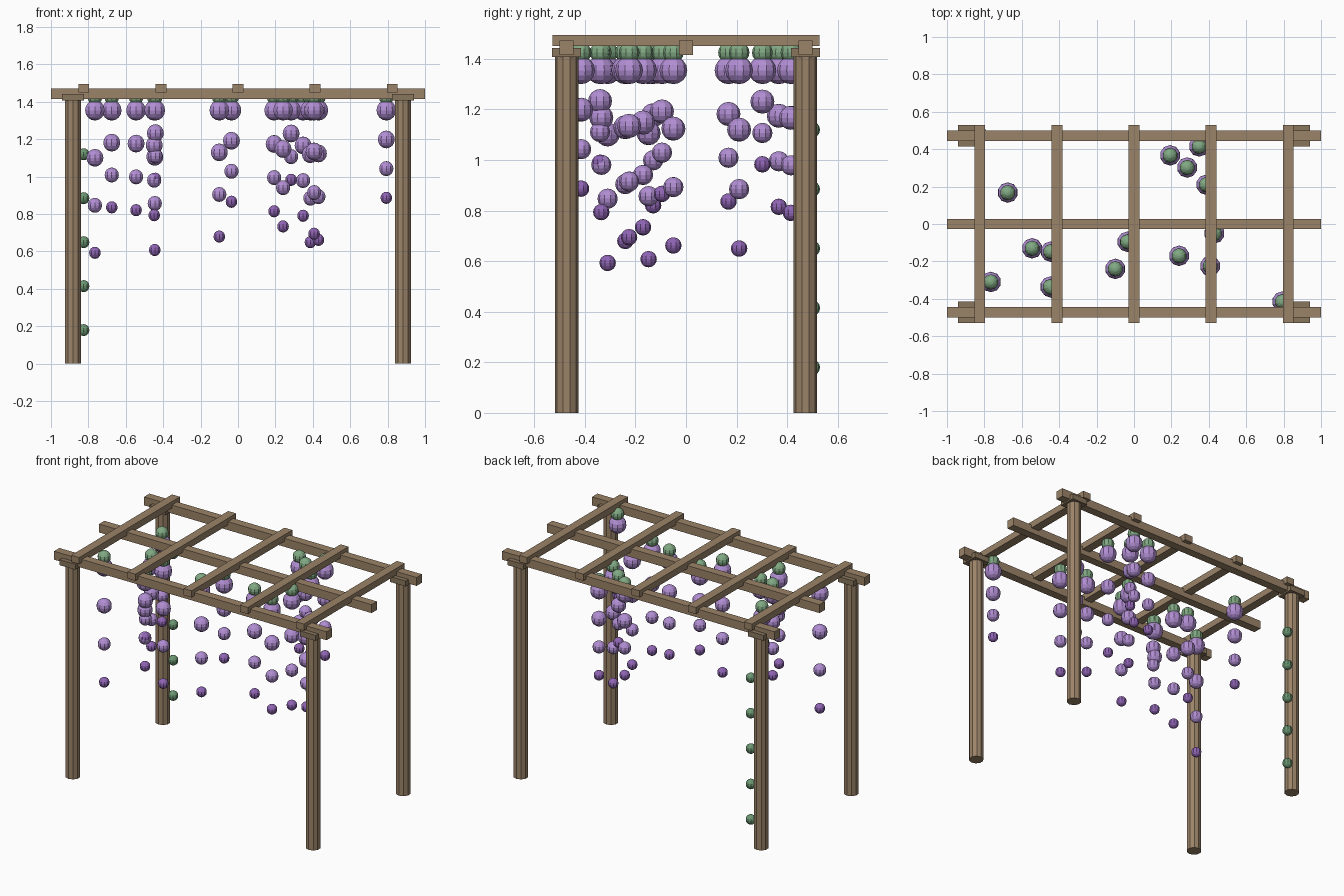
import bpy, bmesh
from mathutils import Matrix

if "Cube" in bpy.data.objects:
    bpy.data.objects.remove(bpy.data.objects["Cube"])


def material(name, rgb):
    m = bpy.data.materials.new(name)
    m.diffuse_color = (*rgb, 1)
    m.use_nodes = True
    m.node_tree.nodes["Principled BSDF"].inputs["Base Color"].default_value = m.diffuse_color
    return m


WOOD = material("wood", (0.33, 0.23, 0.14))
DARK_WOOD = material("dark_wood", (0.25, 0.18, 0.11))
LILAC = material("lilac", (0.44, 0.27, 0.65))
VIOLET = material("violet", (0.28, 0.13, 0.46))
LEAF = material("leaf", (0.22, 0.40, 0.23))
VINE = material("vine", (0.15, 0.31, 0.17))


def finish(bm, name, mats):
    mesh = bpy.data.meshes.new(name)
    bm.to_mesh(mesh)
    bm.free()
    for m in mats:
        mesh.materials.append(m)
    ob = bpy.data.objects.new(name, mesh)
    bpy.context.collection.objects.link(ob)
    return ob


def box(name, center, size, mat):
    bm = bmesh.new()
    bmesh.ops.create_cube(bm, size=1, matrix=Matrix.Translation(center) @ Matrix.Diagonal((*size, 1)))
    return finish(bm, name, [mat])


def post(name, x, y, radius, height):
    bm = bmesh.new()
    bmesh.ops.create_cone(bm, cap_ends=True, segments=10, radius1=radius, radius2=radius,
                          depth=height, matrix=Matrix.Translation((x, y, height / 2)))
    return finish(bm, name, [WOOD])


def balls(name, items, mats):
    """items: (x, y, z, radius, material index)"""
    bm = bmesh.new()
    for x, y, z, r, index in items:
        old = set(bm.faces)
        bmesh.ops.create_uvsphere(bm, u_segments=10, v_segments=8, radius=r,
                                  matrix=Matrix.Translation((x, y, z)))
        for f in bm.faces:
            if f not in old:
                f.material_index = index
    return finish(bm, name, mats)


# Corner posts with cap blocks
for sx, side in ((-1, "left"), (1, "right")):
    for sy, end in ((-1, "front"), (1, "back")):
        post(f"{end}_{side}_post", sx * 0.882, sy * 0.472, 0.046, 1.42)
        box(f"{end}_{side}_post_cap", (sx * 0.882, sy * 0.472, 1.425), (0.116, 0.114, 0.036), DARK_WOOD)

# Long beams
for name, y in (("front", -0.472), ("middle", 0), ("back", 0.472)):
    box(f"{name}_beam", (0, y, 1.444), (2.0, 0.056, 0.056), WOOD)

# Cross rafters
for i in range(5):
    box(f"rafter_{i + 1}", ((i - 2) * 0.4125, 0, 1.473), (0.058, 1.056, 0.044), WOOD)

# Hanging blossom strands: x, y, spacing between blossoms
STRANDS = [
    (-0.675, 0.168, 0.173), (0.193, 0.367, 0.180), (0.284, 0.302, 0.124),
    (0.348, 0.415, 0.188), (0.387, 0.210, 0.235), (0.430, -0.050, 0.231),
    (-0.035, -0.095, 0.163), (-0.545, -0.130, 0.178), (-0.445, -0.148, 0.249),
    (-0.100, -0.240, 0.225), (-0.765, -0.310, 0.254), (-0.448, -0.335, 0.187),
    (-0.442, -0.340, 0.122), (0.241, -0.170, 0.207), (0.407, -0.225, 0.220),
    (0.793, -0.415, 0.156),
]
for i, (x, y, step) in enumerate(STRANDS):
    items = [(x, y, 1.425, 0.041, 2)]
    for k in range(4):
        items.append((x, y, 1.355 - k * step, 0.055 - k * 0.0075, 1 if k == 3 else 0))
    balls(f"blossom_strand_{i + 1}", items, [LILAC, VIOLET, LEAF])

# Leaves climbing the back left post
balls("climbing_leaves", [(-0.825, 0.498, 0.18 + k * 0.235, 0.032, 0) for k in range(5)], [VINE])
